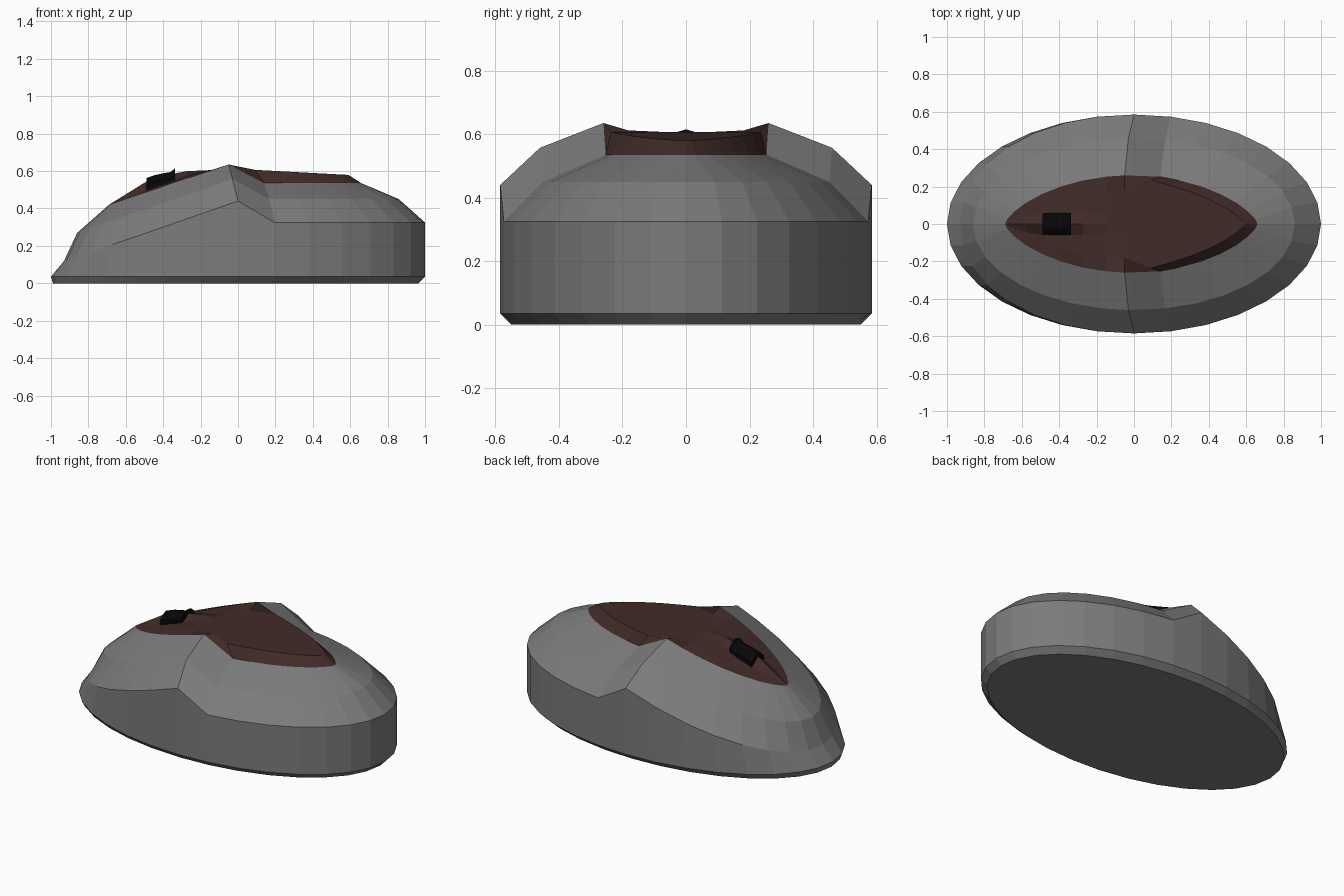
import bpy, bmesh, math

if "Cube" in bpy.data.objects:
    bpy.data.objects.remove(bpy.data.objects["Cube"])

N = 32


def lerp(pts, x):
    for (x0, z0), (x1, z1) in zip(pts, pts[1:]):
        if x <= x1:
            return z0 + (z1 - z0) * max(0, (x - x0) / (x1 - x0))
    return pts[-1][1]


def make(name, rows, color, closed=False, cap=False):
    """Skin rows of points into a mesh object."""
    bm = bmesh.new()
    vs = [[bm.verts.new(p) for p in r] for r in rows]
    for a, b in zip(vs, vs[1:]):
        for j in range(len(a) if closed else len(a) - 1):
            k = (j + 1) % len(a)
            bm.faces.new((a[j], a[k], b[k], b[j]))
    if cap:
        bm.faces.new(vs[0][::-1])
    bmesh.ops.remove_doubles(bm, verts=bm.verts, dist=0.0005)
    if name == "scroll_wheel":
        bmesh.ops.holes_fill(bm, edges=bm.edges)
    bmesh.ops.recalc_face_normals(bm, faces=bm.faces)
    # open sheets must face upward
    if not closed and sum(f.normal.z * f.calc_area() for f in bm.faces) < 0:
        bmesh.ops.reverse_faces(bm, faces=bm.faces)
    me = bpy.data.meshes.new(name)
    bm.to_mesh(me)
    bm.free()
    ob = bpy.data.objects.new(name, me)
    bpy.context.collection.objects.link(ob)
    mat = bpy.data.materials.new(name + "_material")
    mat.diffuse_color = color
    mat.use_nodes = True
    mat.node_tree.nodes["Principled BSDF"].inputs["Base Color"].default_value = mat.diffuse_color
    me.materials.append(mat)
    return ob


# rim heights along the body; the shoulder drops just behind the middle
SIDE = [(-.93, .12), (-.53, .255), (0, .44), (.19, .325), (1, .325)]
MID = [(-.86, .27), (-.03, .557), (.165, .45), (.9, .45)]
RIM = [(-.69, .42), (-.05, .635), (.14, .535), (.7, .535)]
CROWN = [(-.69, .42), (-.48, .55), (-.33, .597), (-.15, .605), (.08, .607),
         (.58, .58), (.7, .575)]


def angle(i):
    return 2 * math.pi * i / N


def side_point(i):
    # the front of the wall leans back
    c, s = math.cos(angle(i)), math.sin(angle(i))
    x = c + .07 * c * c if c < -.01 else c
    return (x, .585 * s, lerp(SIDE, x))


def mid_point(i):
    x = .86 * math.cos(angle(i))
    if i in (8, 24):
        x = -.03
    return (x, .46 * math.sin(angle(i)), lerp(MID, x))


def rim_point(i):
    c, s = math.cos(angle(i)), math.sin(angle(i))
    x = -.015 + .675 * c
    if i in (8, 24):
        x = -.05
    if i in (7, 25):
        x = .14
    y = 0 if i % 16 == 0 else math.copysign(.26 * abs(s) ** 1.4, s)
    return (x, y, lerp(RIM, x))


# main shell: bottom, chamfer, sides, shoulder and rim
circle = [(math.cos(angle(i)), math.sin(angle(i))) for i in range(N)]
make("body_shell", [
    [(.977 * c - .012, .55 * s, 0) for c, s in circle],
    [(c, .585 * s, .035) for c, s in circle],
    [side_point(i) for i in range(N)],
    [mid_point(i) for i in range(N)],
    [rim_point(i) for i in range(N)],
], (.2, .2, .2, 1), closed=True, cap=True)

# top panel: raised lip at the back, narrow central ridge at the front
rows = []
for i in range(17):
    x, y, z = rim_point(i)
    if i <= 7:
        ex, ey = x - .07 + .02 * i / 7, y * .93 * (.7 + .3 * i / 7)
        ez = gz = top = lerp(CROWN, ex)
    else:
        ex, ey, top = x, y * .7, lerp(CROWN, x)
        t = min(1, max(0, (x + .36) / .25))
        ez = z + (.1 + .7 * t) * (top - z)
        gz = z + (.2 + .8 * t) * (top - z)
    gy = min(.06, ey * .55)
    half = [(x, y, z), (ex, ey, ez), (ex, gy, gz)]
    rows.append(half + [(ex, 0, top)] +
                [(a, -b, c) for a, b, c in reversed(half)])
make("top_panel", rows, (.052, .024, .021, 1))

# scroll wheel: a short tilted block, highest along its middle
section = [(-.49, .48), (-.488, .563), (-.45, .577), (-.40, .588), (-.36, .595),
           (-.337, .615), (-.337, .50)]
wheel_rows = [[(x, y, z - drop if z > .5 else z) for x, z in section]
              for y, drop in ((-.06, .035), (-.03, .009), (0, 0), (.03, .009), (.06, .035))]
make("scroll_wheel", wheel_rows, (.002, .002, .002, 1), closed=True)
